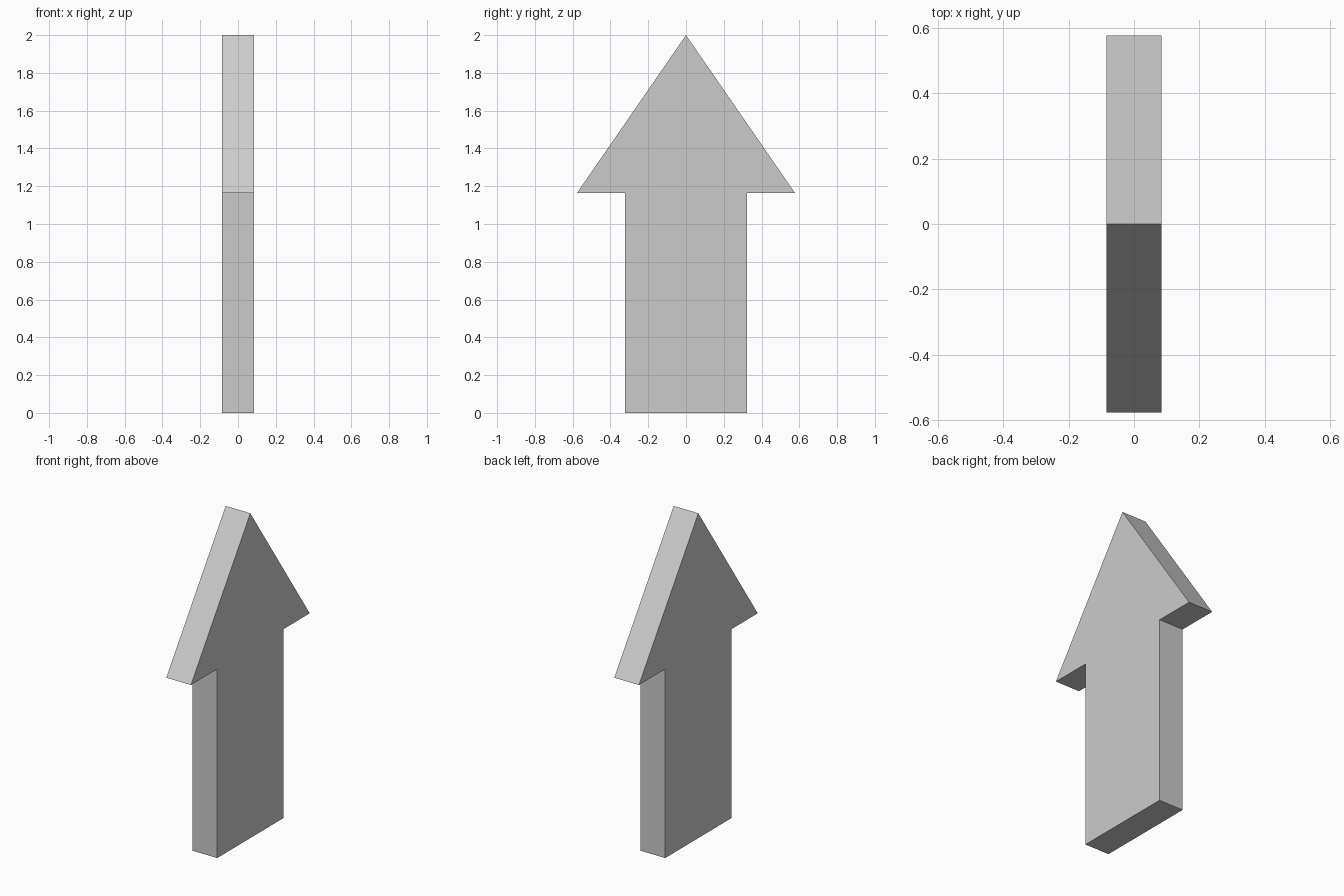
import bpy, bmesh

if "Cube" in bpy.data.objects:
    bpy.data.objects.remove(bpy.data.objects["Cube"])

HALF_T = 0.084   # half thickness along x

# Half outline of the arrow in (y, z), mirrored across y = 0
half = [(0.322, 0.0), (0.322, 1.163), (0.578, 1.163)]
outline = half + [(0.0, 2.0)] + [(-y, z) for y, z in reversed(half)]

# Flat arrow plate: profile face extruded along x
bm = bmesh.new()
face = bm.faces.new([bm.verts.new((-HALF_T, y, z)) for y, z in outline])
ext = bmesh.ops.extrude_face_region(bm, geom=[face], use_keep_orig=True)
verts = [g for g in ext["geom"] if isinstance(g, bmesh.types.BMVert)]
bmesh.ops.translate(bm, verts=verts, vec=(2 * HALF_T, 0, 0))
bmesh.ops.recalc_face_normals(bm, faces=bm.faces)

mesh = bpy.data.meshes.new("arrow")
bm.to_mesh(mesh)
bm.free()
bpy.context.collection.objects.link(bpy.data.objects.new("arrow", mesh))
